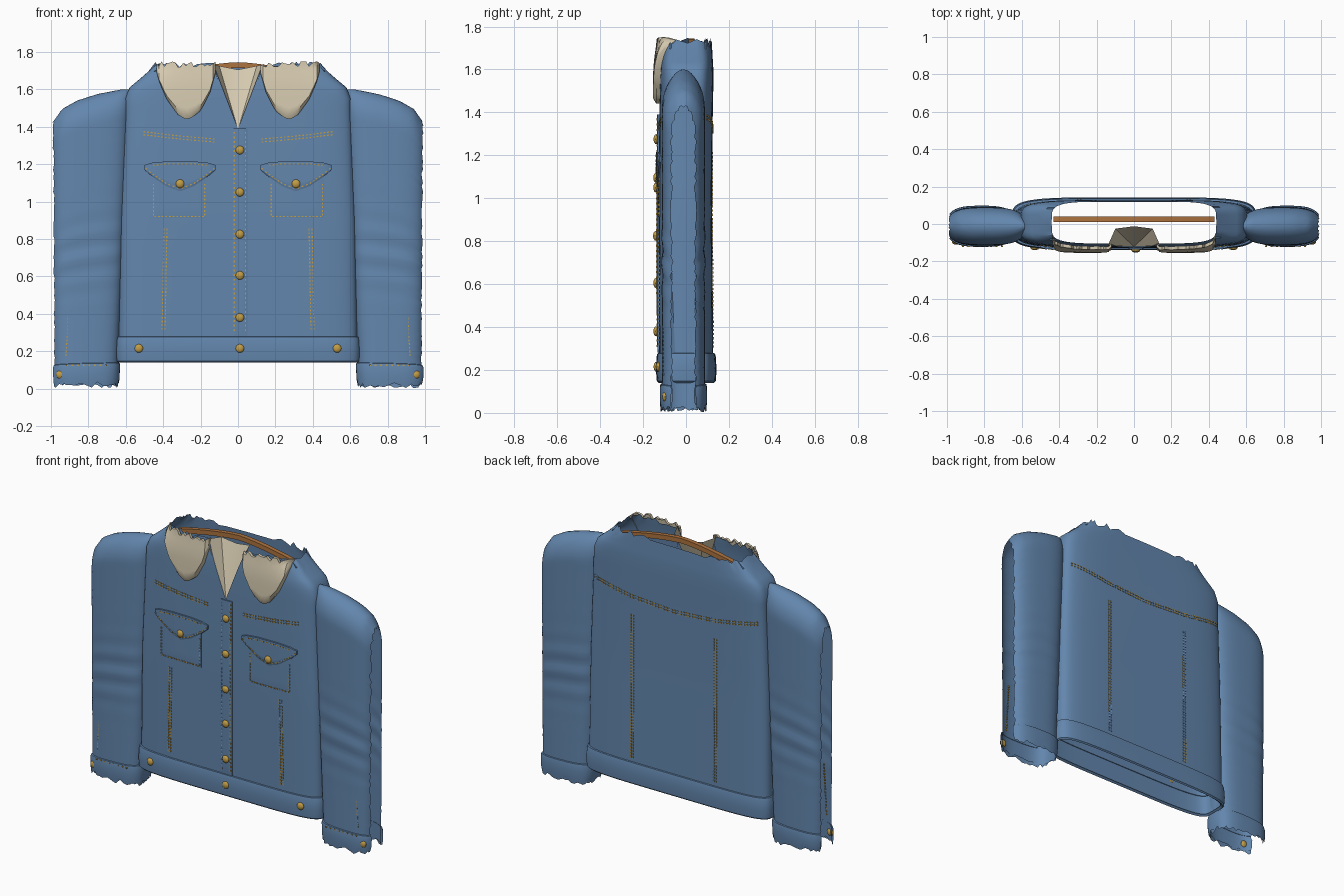
import bpy, bmesh, math, random
from mathutils import Vector

if "Cube" in bpy.data.objects:
    bpy.data.objects.remove(bpy.data.objects["Cube"])

random.seed(4)


def material(name, rgb):
    m = bpy.data.materials.new(name)
    m.diffuse_color = (*rgb, 1)
    m.use_nodes = True
    m.node_tree.nodes["Principled BSDF"].inputs["Base Color"].default_value = m.diffuse_color
    return m


DENIM = material("denim blue", (0.125, 0.24, 0.42))
CREAM = material("cream fleece", (0.68, 0.60, 0.44))
BRASS = material("brass", (0.55, 0.34, 0.06))
WOOD = material("wood brown", (0.42, 0.17, 0.05))


def finish(name, bm, mat, angle=40, normals=True):
    if normals:
        bmesh.ops.recalc_face_normals(bm, faces=bm.faces[:])
    me = bpy.data.meshes.new(name)
    bm.to_mesh(me)
    bm.free()
    ob = bpy.data.objects.new(name, me)
    bpy.context.collection.objects.link(ob)
    me.materials.append(mat)
    bpy.ops.object.select_all(action='DESELECT')
    ob.select_set(True)
    bpy.context.view_layer.objects.active = ob
    bpy.ops.object.shade_smooth_by_angle(angle=math.radians(angle))
    return ob


def lerp(table, x, k=1):
    """Piecewise linear lookup of column k in a sorted table."""
    if x <= table[0][0]:
        return table[0][k]
    for a, b in zip(table, table[1:]):
        if x <= b[0]:
            return a[k] + (b[k] - a[k]) * (x - a[0]) / (b[0] - a[0])
    return table[-1][k]


def loft(bm, rings, closed):
    rows = [[bm.verts.new(p) for p in r] for r in rings]
    n = len(rows[0])
    for a, b in zip(rows, rows[1:]):
        for i in range(n if closed else n - 1):
            j = (i + 1) % n
            bm.faces.new((a[i], a[j], b[j], b[i]))
    return rows


def spow(v, e):
    return math.copysign(abs(v) ** e, v)


# torso section: z, half width, front y, back y
BODY = [(0.14, 0.64, -0.125, 0.128), (0.9, 0.63, -0.128, 0.122), (1.35, 0.612, -0.125, 0.124),
        (1.55, 0.605, -0.122, 0.128), (1.61, 0.58, -0.12, 0.127), (1.66, 0.52, -0.115, 0.124),
        (1.73, 0.44, -0.105, 0.12)]


def body_y(x, z, side=-1, off=0.0):
    w, f, b = (lerp(BODY, z, k) for k in (1, 2, 3))
    r = max(0.0, 1 - min(1, abs(x) / w) ** 5) ** 0.2
    return (f + b) / 2 + side * ((b - f) / 2 * r + off)


def body_ring(z, off=0.0, n=72, jag=0.0):
    w, f, b = (lerp(BODY, z, k) for k in (1, 2, 3))
    out = []
    for i in range(n):
        a = 2 * math.pi * i / n
        out.append(((w + off) * spow(math.cos(a), 0.4),
                    (f + b) / 2 + ((b - f) / 2 + off) * spow(math.sin(a), 0.4),
                    z + random.uniform(-jag, jag)))
    return out


# torso shell, open at hem and neck, with a V cut at the front
bm = bmesh.new()
zs = [0.15 + 0.1 * i for i in range(14)] + [1.5, 1.55, 1.58, 1.61, 1.635, 1.66, 1.695]
loft(bm, [body_ring(z) for z in zs] + [body_ring(1.73, jag=0.018)], True)
for s in (-1, 1):
    bmesh.ops.bisect_plane(bm, geom=bm.verts[:] + bm.edges[:] + bm.faces[:],
                           plane_co=(0, 0, 1.39), plane_no=(s * 0.34, 0, -0.13))
cut = [f for f in bm.faces if (c := f.calc_center_median()).y < -0.05
       and abs(c.x) < (c.z - 1.39) * 0.382]
bmesh.ops.delete(bm, geom=cut, context='FACES')
finish("torso", bm, DENIM)

# waistband
bm = bmesh.new()
band = [(0.15, -0.01), (0.14, 0.003), (0.148, 0.011), (0.2, 0.015), (0.26, 0.012), (0.277, 0.008), (0.28, -0.004)]
loft(bm, [body_ring(z, o) for z, o in band], True)
finish("waistband", bm, DENIM)

# sleeves: open along the ragged outer edge
CAP = [(0.56, 1.60), (0.62, 1.60), (0.75, 1.575), (0.86, 1.54), (0.94, 1.495), (1.0, 1.41)]


def sleeve_row(s, t, z0, off=0.0, jag=0.0, n=40):
    gap = 0.43 + random.uniform(-0.09, 0.06)
    inner, outer = 0.645 - 0.07 * t, 1.0 - 0.01 * (1 - t)
    cx, a = (inner + outer) / 2, (outer - inner) / 2 + off
    b = 0.1 + off + 0.004 * math.exp(-((t - 0.45) / 0.12) ** 2) * math.sin(t * 75)
    if t > 0.9:
        b *= math.sqrt(max(0, 1 - ((t - 0.9) / 0.1) ** 2))
    row = []
    for i in range(n + 1):
        ang = gap + (2 * math.pi - 2 * gap) * i / n
        x = cx + a * spow(math.cos(ang), 0.667)
        z = z0 + t * (lerp(CAP, x) - z0) + random.uniform(-jag, jag)
        row.append((s * x, -0.012 + b * spow(math.sin(ang), 0.667), z))
    return row


for s, side in ((-1, "left"), (1, "right")):
    bm = bmesh.new()
    ts = [0.9 * i / 54 for i in range(55)] + [0.9 + 0.1 * math.sin(math.pi / 2 * i / 10) for i in range(1, 11)]
    loft(bm, [sleeve_row(s, t, 0.025, jag=0.016 if t == 0 else 0) for t in ts], False)
    bmesh.ops.remove_doubles(bm, verts=bm.verts[:], dist=0.0005)
    finish(side + "_sleeve", bm, DENIM, 50)
    # cuff
    bm = bmesh.new()
    loft(bm, [sleeve_row(s, t, 0.02, o, j) for t, o, j in
              ((0, 0.006, 0.016), (0.02, 0.01, 0), (0.04, 0.01, 0), (0.065, 0.01, 0), (0.074, 0.007, 0), (0.076, -0.002, 0))], False)
    finish(side + "_cuff", bm, DENIM, 50)


def patch(name, mat, cols, off, s=1, nx=14, nz=8, puff=0.6, jag=0.0):
    """Cloth piece laid on the torso front; cols are (x, top z, bottom z)."""
    bm = bmesh.new()
    rows = []
    for i in range(nx + 1):
        x = cols[0][0] + (cols[-1][0] - cols[0][0]) * i / nx
        top, bot = lerp(cols, x, 1) + random.uniform(-jag, jag), lerp(cols, x, 2)
        row = []
        for j in range(nz + 1):
            z = bot + (top - bot) * j / nz
            edge = i in (0, nx) or j == 0
            row.append((s * x, body_y(x, min(z, 1.73), -1, off * (puff if edge else 1)), z))
        rows.append(row)
    loft(bm, rows, False)
    ext = bmesh.ops.extrude_edge_only(bm, edges=[e for e in bm.edges if e.is_boundary])
    for v in ext['geom']:
        if isinstance(v, bmesh.types.BMVert):
            v.co.y += off * puff + 0.002
    return finish(name, bm, mat)


COLLAR = [(0.12, 1.735, 1.69), (0.15, 1.735, 1.58), (0.2, 1.735, 1.485), (0.25, 1.735, 1.447), (0.28, 1.735, 1.44),
          (0.32, 1.735, 1.463), (0.38, 1.735, 1.545), (0.42, 1.735, 1.635), (0.437, 1.735, 1.70)]
FLAP = [(0.12, 1.195, 1.17), (0.16, 1.208, 1.135), (0.24, 1.215, 1.08), (0.31, 1.215, 1.055), (0.38, 1.215, 1.08),
        (0.46, 1.208, 1.135), (0.5, 1.195, 1.17)]
for s, side in ((-1, "left"), (1, "right")):
    patch(side + "_collar", CREAM, COLLAR, 0.032, s, 22, 10, 0.5, 0.016)
    patch(side + "_pocket", DENIM, [(0.17, 1.15, 0.912), (0.46, 1.15, 0.912)], 0.005, s)
    patch(side + "_pocket_flap", DENIM, FLAP, 0.014, s, 20)
patch("button_placket", DENIM, [(-0.03, 1.39, 0.28), (0.05, 1.39, 0.28)], 0.01, 1, 6, 20)

# cream lining recessed in the V opening
bm = bmesh.new()
apex = bm.verts.new((0, -0.122, 1.385))
fan = [bm.verts.new(p) for p in ((-0.14, -0.115, 1.735), (-0.1, -0.025, 1.725), (0, -0.012, 1.705),
                                 (0.1, -0.025, 1.725), (0.14, -0.115, 1.735))]
for a, b in zip(fan, fan[1:]):
    bm.faces.new((apex, a, b))
finish("neck_lining", bm, CREAM, 30)

# hanger bar inside the neck
bm = bmesh.new()
ring = []
for i in range(17):
    x = -0.43 + 0.86 * i / 16
    z = 1.745 - 0.07 * (abs(x) / 0.43) ** 1.5
    ring.append([(x, y, z + dz) for y, dz in ((0.012, -0.03), (0.04, -0.03), (0.04, 0), (0.012, 0))])
ends = loft(bm, ring, True)
bm.faces.new(ends[0])
bm.faces.new(ends[-1])
finish("hanger", bm, WOOD)

# brass buttons
bm = bmesh.new()


def button(x, y, z):
    r = bmesh.ops.create_uvsphere(bm, u_segments=14, v_segments=8, radius=0.023)
    for v in r['verts']:
        v.co = Vector((v.co.x + x, v.co.y * 0.55 + y, v.co.z + z))


for z in (1.275, 1.05, 0.825, 0.605, 0.38, 0.215):
    button(0.01, body_y(0, z, -1, 0.013), z)
for s in (-1, 1):
    button(s * 0.53, body_y(0.53, 0.215, -1, 0.014), 0.215)
    button(s * 0.31, body_y(0.31, 1.095, -1, 0.014), 1.095)
    button(s * 0.95, -0.098, 0.075)
finish("buttons", bm, BRASS)

# stitching: short dashes along seam lines
bm = bmesh.new()


def stitch(points, off=0.001, side=-1, y_at=None, gap=0.019):
    for (x0, z0), (x1, z1) in zip(points, points[1:]):
        n = max(1, int(math.hypot(x1 - x0, z1 - z0) / gap))
        ang = math.atan2(z1 - z0, x1 - x0)
        for i in range(n):
            t = (i + 0.5) / n
            x, z = x0 + (x1 - x0) * t, z0 + (z1 - z0) * t
            y = y_at if y_at is not None else body_y(x, z, side, off)
            for v in bmesh.ops.create_cube(bm, size=1)['verts']:
                u, w = v.co.x * 0.01, v.co.z * 0.006
                v.co = Vector((x + u * math.cos(ang) - w * math.sin(ang), y + v.co.y * 0.006,
                               z + u * math.sin(ang) + w * math.cos(ang)))


for s in (-1, 1):
    for d in (0, 0.016):
        stitch([(s * 0.12, 1.318 + d), (s * 0.32, 1.335 + d), (s * 0.51, 1.358 + d)])
        stitch([(s * (0.38 + d), 0.86), (s * (0.39 + d), 0.31)])
        stitch([(s * (0.285 + d), 1.22), (s * (0.285 + d), 0.30)], side=1)
        stitch([(s * 0.58, 1.37 + d), (s * 0.3, 1.325 + d), (0, 1.305 + d)], side=1)
    stitch([(s * 0.178, 1.1), (s * 0.178, 0.92), (s * 0.452, 0.92), (s * 0.452, 1.1)], 0.005)
    stitch([(s * x, b + 0.014) for x, t, b in FLAP], 0.013)
    stitch([(s * x, t - 0.014) for x, t, b in FLAP[1:-1]], 0.013)
    stitch([(s * 0.9, 0.5), (s * 0.92, 0.17)], y_at=-0.103)
    stitch([(s * 0.69, 0.125), (s * 0.93, 0.125)], y_at=-0.119, gap=0.03)
for x in (-0.02, 0.04):
    stitch([(x, 0.3), (x, 1.38)], 0.009, gap=0.024)
finish("stitching", bm, BRASS)
